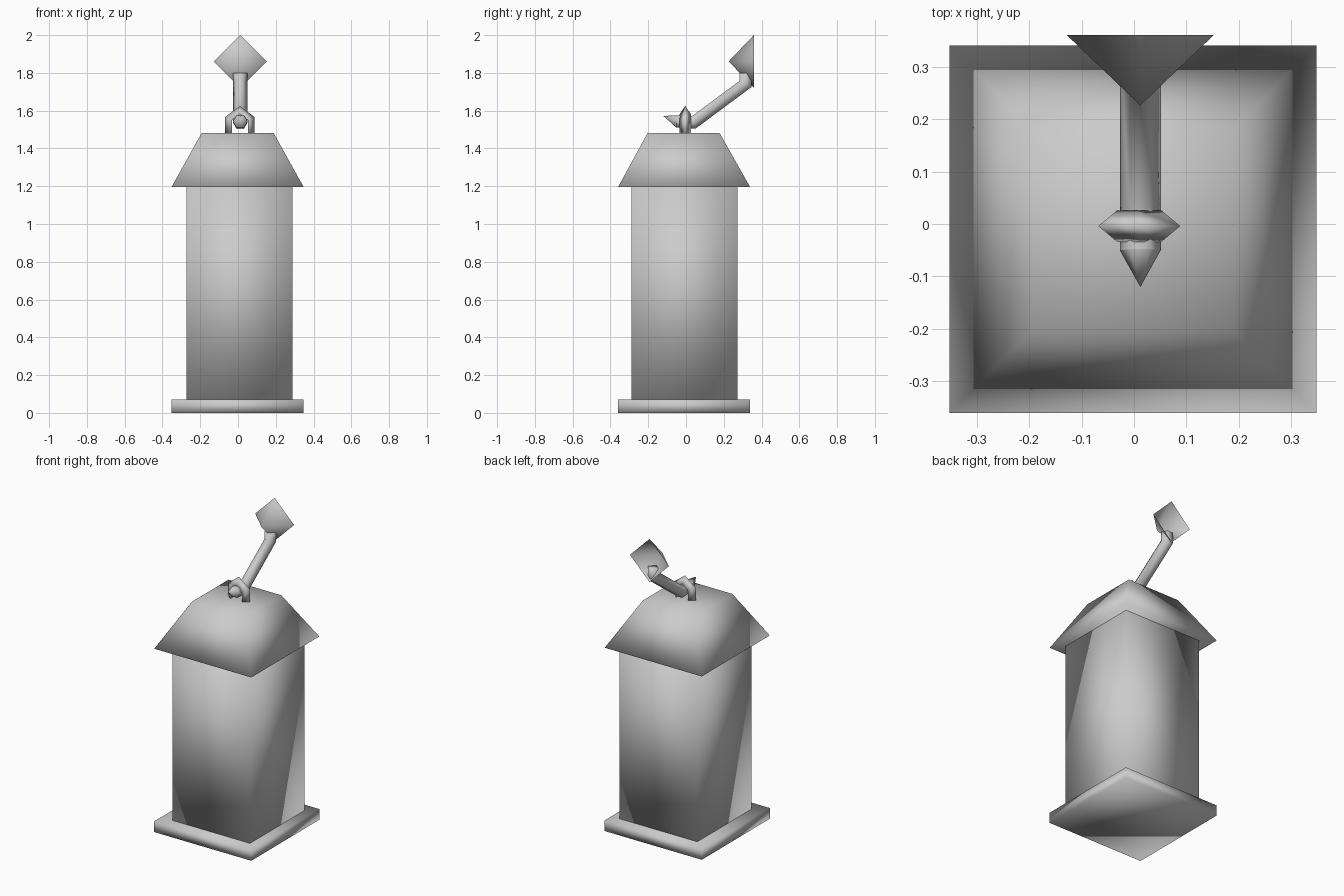
import bpy, math
from mathutils import Vector

if "Cube" in bpy.data.objects:
    bpy.data.objects.remove(bpy.data.objects["Cube"])

metal = bpy.data.materials.new("light grey metal")
metal.diffuse_color = (0.6, 0.6, 0.6, 1)
metal.use_nodes = True
metal.node_tree.nodes["Principled BSDF"].inputs["Base Color"].default_value = metal.diffuse_color


def make(name, verts, faces):
    mesh = bpy.data.meshes.new(name)
    mesh.from_pydata(verts, [], faces)
    mesh.materials.append(metal)
    for p in mesh.polygons:
        p.use_smooth = True
    ob = bpy.data.objects.new(name, mesh)
    bpy.context.collection.objects.link(ob)
    return ob


def loft(name, rings, caps=(True, True)):
    """Skin equal-sized vertex rings, optionally capping both ends."""
    n = len(rings[0])
    verts = [v for r in rings for v in r]
    faces = [(i * n + j, i * n + (j + 1) % n, (i + 1) * n + (j + 1) % n, (i + 1) * n + j)
             for i in range(len(rings) - 1) for j in range(n)]
    if caps[0]:
        faces.append(tuple(reversed(range(n))))
    if caps[1]:
        faces.append(tuple(range(len(verts) - n, len(verts))))
    return make(name, verts, faces)


def square(cx, cy, h, z):
    return [(cx + sx * h, cy + sy * h, z) for sx, sy in ((-1, -1), (1, -1), (1, 1), (-1, 1))]


# Lantern housing
loft("base", [square(-0.002, -0.01, 0.35, z) for z in (0, 0.07)])
loft("body", [square(0.008, -0.008, 0.28, z) for z in (0.06, 1.21)])
loft("roof", [square(-0.002, -0.01, 0.35, 1.195), square(-0.002, -0.013, 0.19, 1.483)])

# Pointed ring on the roof: triangular section, ridge facing outward
CX, RY = 0.01, -0.004
outer = [(-0.078, 1.48), (-0.078, 1.566), (0, 1.625), (0.078, 1.566), (0.078, 1.48)]
inner = [(-0.042, 1.48), (-0.042, 1.55), (0, 1.582), (0.042, 1.55), (0.042, 1.48)]
loft("ring", [[(CX + a, RY, az), (CX + b, RY - 0.03, bz), (CX + b, RY + 0.03, bz)]
              for (a, az), (b, bz) in zip(outer, inner)])

# Hook arm: hexagonal rod swept through the ring, up and back
HX = 0.012
path = [(-0.05, 1.543), (0.04, 1.537), (0.316, 1.742), (0.316, 1.80)]
pts = [Vector(p) for p in path]
rings = []
for i, p in enumerate(pts):
    d0 = (p - pts[i - 1]).normalized() if i else (pts[1] - p).normalized()
    d1 = (pts[i + 1] - p).normalized() if i < len(pts) - 1 else d0
    t = (d0 + d1).normalized()
    nrm = Vector((-t.y, t.x)) / t.dot(d0)
    ring = []
    for k in range(6):
        a = math.radians(60 * k)
        q = p + nrm * (0.037 * math.sin(a))
        ring.append((HX + 0.039 * math.cos(a), q.x, q.y))
    rings.append(ring)
# Front end tapers to a point
tip = [(HX, -0.12, 1.572)] * 6
arm = loft("hook_arm", rings, (False, True))
make("hook_tip", rings[0] + [tip[0]], [((k + 1) % 6, k, 6) for k in range(6)])

# Four-sided pointed head at the upper end, open at the back
R, HZ = 0.14, 1.861
base = [(HX, 0.36, HZ + R), (HX + R, 0.36, HZ), (HX, 0.36, HZ - R), (HX - R, 0.36, HZ)]
make("hook_head", base + [(HX, 0.226, HZ)], [((k + 1) % 4, k, 4) for k in range(4)])

# Consistent outward normals for the closed parts
import bmesh
for ob in bpy.context.collection.objects:
    if ob.name in ("hook_head",):
        continue
    bm = bmesh.new()
    bm.from_mesh(ob.data)
    bmesh.ops.recalc_face_normals(bm, faces=bm.faces)
    bm.to_mesh(ob.data)
    bm.free()
